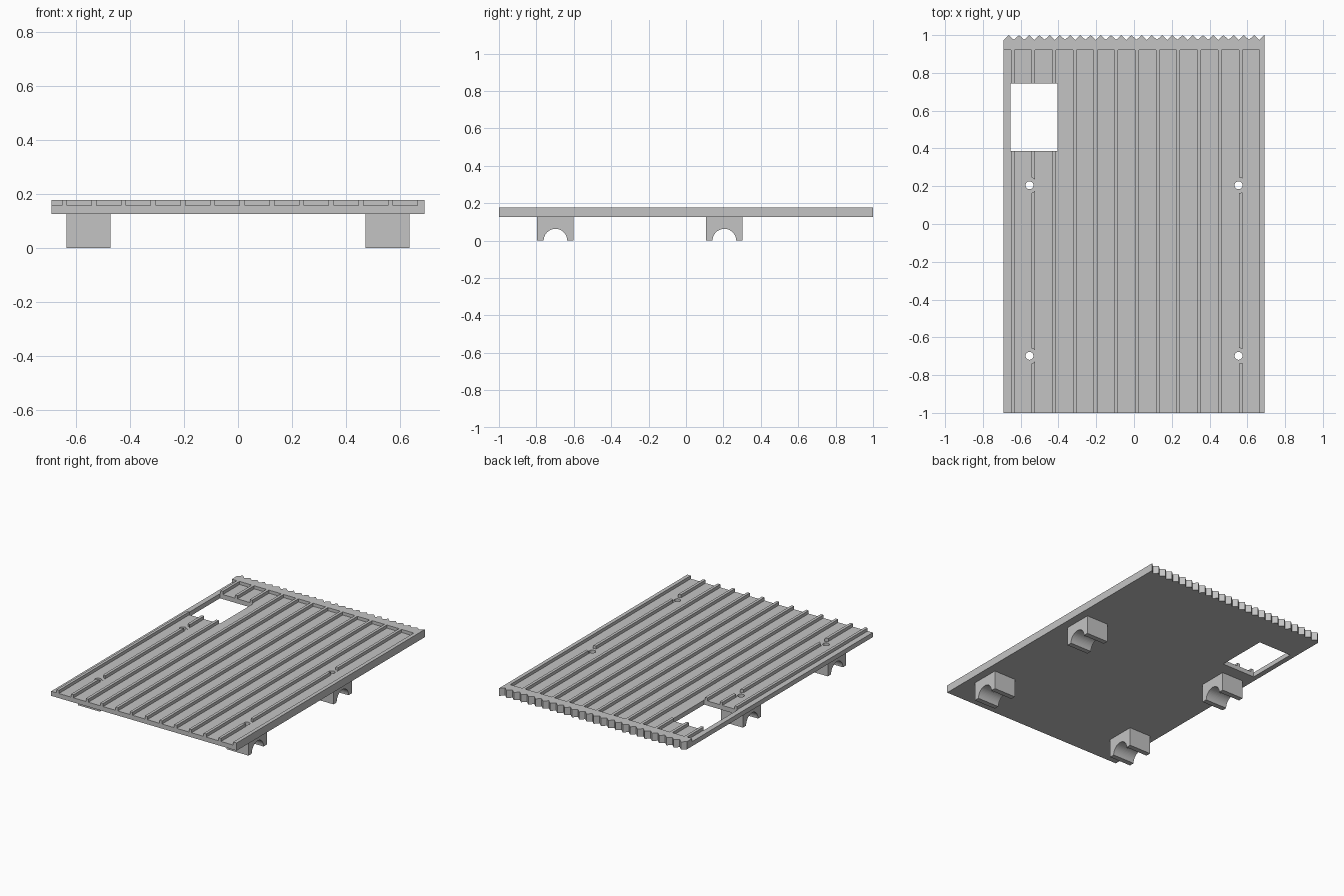
import bpy, bmesh, math
from mathutils import Matrix, Vector

cube = bpy.data.objects.get("Cube")
if cube:
    bpy.data.objects.remove(cube, do_unlink=True)

grey = bpy.data.materials.new("light grey")
grey.use_nodes = True
grey.diffuse_color = (0.55, 0.55, 0.55, 1)
grey.node_tree.nodes["Principled BSDF"].inputs["Base Color"].default_value = grey.diffuse_color

HALF_X = 0.69
BOTTOM, FLOOR, TOP = 0.126, 0.157, 0.178
RIB_START, RIB_STEP, RIB_WIDTH, RIB_COUNT = -0.652, 0.1097, 0.019, 13
GROOVE_END = 0.92
FOOT_X, FOOT_HALF_X, FOOT_HALF_Y, ARCH = 0.5535, 0.0815, 0.0975, 0.063
FEET = [(x, y) for x in (-FOOT_X, FOOT_X) for y in (-0.698, 0.205)]


def finish(name, bm):
    bmesh.ops.recalc_face_normals(bm, faces=bm.faces)
    mesh = bpy.data.meshes.new(name)
    bm.to_mesh(mesh)
    bm.free()
    mesh.materials.append(grey)
    obj = bpy.data.objects.new(name, mesh)
    bpy.context.collection.objects.link(obj)
    return obj


def prism(name, points, travel):
    """Extrude a closed outline along a vector."""
    bm = bmesh.new()
    face = bm.faces.new([bm.verts.new(p) for p in points])
    out = bmesh.ops.extrude_face_region(bm, geom=[face], use_keep_orig=True)
    moved = [v for v in out["geom"] if isinstance(v, bmesh.types.BMVert)]
    bmesh.ops.translate(bm, verts=moved, vec=Vector(travel))
    return finish(name, bm)


def boxes(name, bounds):
    bm = bmesh.new()
    for x0, x1, y0, y1, z0, z1 in bounds:
        centre = Vector(((x0 + x1) / 2, (y0 + y1) / 2, (z0 + z1) / 2))
        scale = Matrix.Diagonal((x1 - x0, y1 - y0, z1 - z0, 1))
        bmesh.ops.create_cube(bm, size=1, matrix=Matrix.Translation(centre) @ scale)
    return finish(name, bm)


def cylinders(name, radius, z0, z1):
    bm = bmesh.new()
    for x, y in FEET:
        bmesh.ops.create_cone(bm, cap_ends=True, segments=32, radius1=radius, radius2=radius,
                              depth=z1 - z0, matrix=Matrix.Translation((x, y, (z0 + z1) / 2)))
    return finish(name, bm)


def cut(obj, cutter):
    mod = obj.modifiers.new("cut", "BOOLEAN")
    mod.operation, mod.solver, mod.object = "DIFFERENCE", "EXACT", cutter
    bpy.context.view_layer.objects.active = obj
    bpy.ops.object.modifier_apply(modifier=mod.name)


# Deck slab with a toothed back edge
half_teeth = 51
outline = [(HALF_X, -1, BOTTOM), (-HALF_X, -1, BOTTOM)]
for i in range(half_teeth + 1):
    x = -HALF_X + 2 * HALF_X * i / half_teeth
    outline.append((x, 1.0 if i % 2 else 0.975, BOTTOM))
deck = prism("ribbed_deck", outline, (0, 0, TOP - BOTTOM))

# Shallow grooves between the ribs; the last rib is flush with the edge
ribs = [RIB_START + RIB_STEP * k for k in range(RIB_COUNT)]
starts = [-HALF_X - 0.1] + [x + RIB_WIDTH for x in ribs[:-1]]
grooves = boxes("groove_cutter", [(a, b, -1.1, GROOVE_END, FLOOR, TOP + 0.1)
                                  for a, b in zip(starts, ribs)])
# Window, screw head recesses and screw holes
window = boxes("window_cutter", [(-0.655, -0.406, 0.387, 0.743, 0, 0.3)])
recesses = cylinders("recess_cutter", 0.042, FLOOR + 0.0005, 0.3)
holes = cylinders("hole_cutter", 0.021, -0.1, 0.3)
for cutter in (grooves, window, recesses, holes):
    cut(deck, cutter)

# Four feet, each with an arch running from side to side
for x, y in FEET:
    side = "left" if x > 0 else "right"
    end = "back" if y > 0 else "front"
    x0 = x - FOOT_HALF_X
    profile = [(x0, y - FOOT_HALF_Y, 0), (x0, y - FOOT_HALF_Y, BOTTOM),
               (x0, y + FOOT_HALF_Y, BOTTOM), (x0, y + FOOT_HALF_Y, 0)]
    for i in range(25):
        a = math.pi * i / 24
        profile.append((x0, y + ARCH * math.cos(a), ARCH * math.sin(a)))
    foot = prism(f"{end}_{side}_foot", profile, (2 * FOOT_HALF_X, 0, 0))
    cut(foot, holes)

for cutter in (grooves, window, recesses, holes):
    bpy.data.objects.remove(cutter, do_unlink=True)
